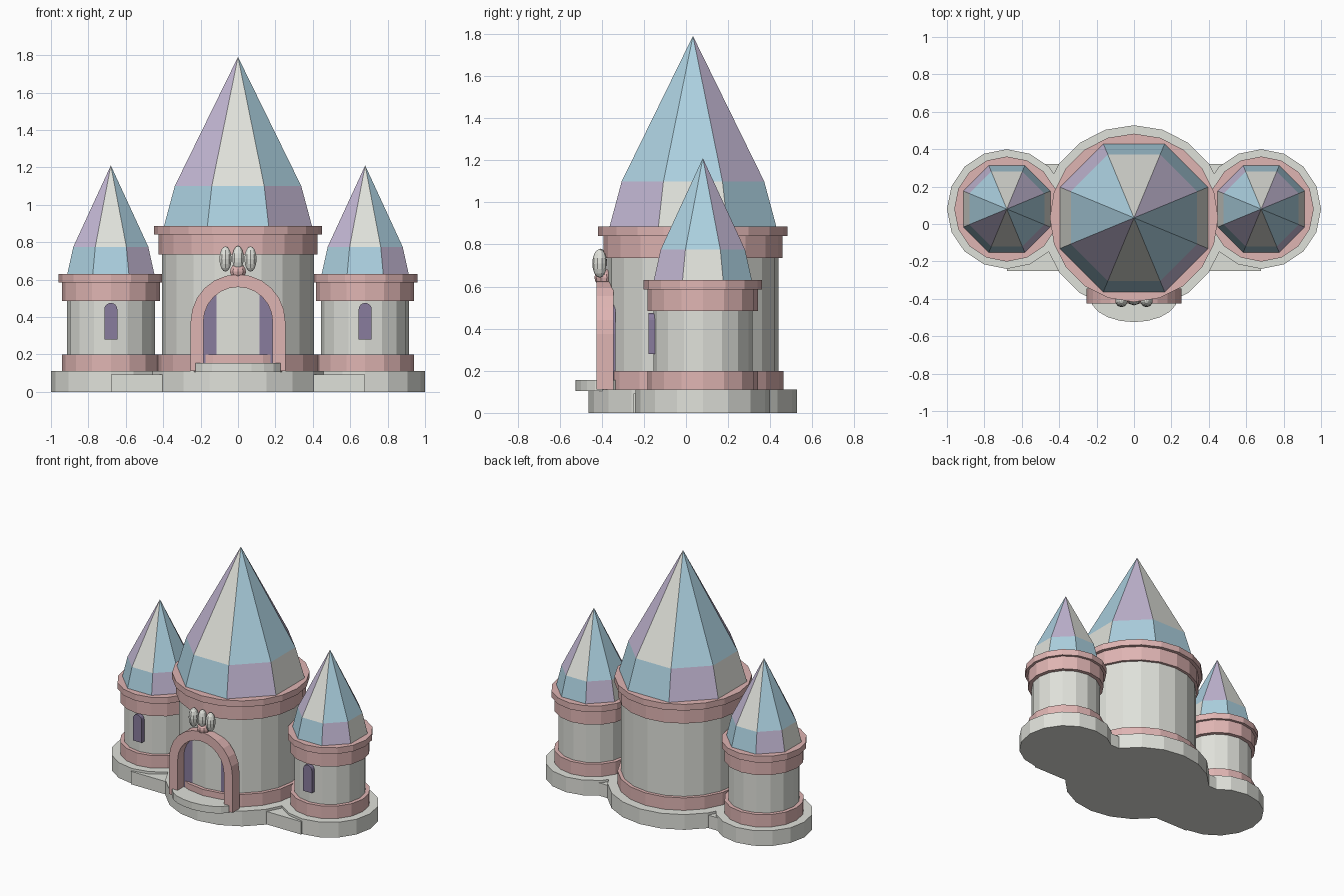
import bpy, bmesh
from math import sin, cos, pi
from mathutils import Matrix

cube = bpy.data.objects.get("Cube")
if cube:
    bpy.data.objects.remove(cube, do_unlink=True)


def material(name, rgb):
    m = bpy.data.materials.new(name)
    m.use_nodes = True
    m.diffuse_color = (*rgb, 1)
    m.node_tree.nodes["Principled BSDF"].inputs["Base Color"].default_value = (*rgb, 1)
    return m


STONE = material("pale stone", (0.74, 0.75, 0.70))
PINK = material("pink trim", (0.74, 0.46, 0.45))
BLUE = material("sky blue roof", (0.41, 0.63, 0.74))
LILAC = material("lilac roof", (0.55, 0.48, 0.66))
PURPLE = material("purple opening", (0.25, 0.20, 0.34))


def finish(name, bm, *mats):
    bmesh.ops.recalc_face_normals(bm, faces=bm.faces)
    mesh = bpy.data.meshes.new(name)
    bm.to_mesh(mesh)
    bm.free()
    for m in mats:
        mesh.materials.append(m)
    ob = bpy.data.objects.new(name, mesh)
    bpy.context.collection.objects.link(ob)
    return ob


def drum(name, x, y, r, z0, z1, sides, mat, squash=1):
    """Upright prism with a corner on each axis."""
    bm = bmesh.new()
    bmesh.ops.create_cone(bm, cap_ends=True, segments=sides, radius1=r, radius2=r, depth=z1 - z0)
    turn = Matrix.Rotation(0 if sides % 4 == 0 else pi / sides, 4, 'Z')
    bm.transform(Matrix.Translation((x, y, (z0 + z1) / 2)) @ Matrix.Diagonal((1, squash, 1, 1)) @ turn)
    return finish(name, bm, mat)


def ball(name, pos, radii, mat):
    bm = bmesh.new()
    bmesh.ops.create_uvsphere(bm, u_segments=10, v_segments=8, radius=1)
    bm.transform(Matrix.Translation(pos) @ Matrix.Diagonal((*radii, 1)))
    return finish(name, bm, mat)


def arch_outline(x, r, z0, spring, steps=12):
    """Upside-down U, from the right foot over to the left foot."""
    curve = [(x + r * cos(pi * i / steps), spring + r * sin(pi * i / steps)) for i in range(steps + 1)]
    return [(x + r, z0)] + curve + [(x - r, z0)]


def extrude_outline(name, outline, y0, y1, mat):
    bm = bmesh.new()
    face = bm.faces.new([bm.verts.new((x, y0, z)) for x, z in outline])
    new = bmesh.ops.extrude_face_region(bm, geom=[face])["geom"]
    verts = [v for v in new if isinstance(v, bmesh.types.BMVert)]
    bmesh.ops.translate(bm, verts=verts, vec=(0, y1 - y0, 0))
    return finish(name, bm, mat)


def roof(name, x, y, r0, z0, r1, z1, apex):
    """Eight-sided two-tier spire, colours repeating every four facets."""
    upper = (0, 1, 1, 2)
    lower = (1, 2, 0, 1)
    bm = bmesh.new()

    def ring(r, z):
        angles = [-pi / 2 - pi / 8 + k * pi / 4 for k in range(8)]
        return [bm.verts.new((x + r * cos(a), y + r * sin(a), z)) for a in angles]

    low, mid = ring(r0, z0), ring(r1, z1)
    tip = bm.verts.new((x, y, apex))
    for k in range(8):
        n = (k + 1) % 8
        bm.faces.new((low[k], low[n], mid[n], mid[k])).material_index = lower[k % 4]
        bm.faces.new((mid[k], mid[n], tip)).material_index = upper[k % 4]
    bm.faces.new(low)
    return finish(name, bm, STONE, BLUE, LILAC)


# Central tower
Y = 0.033
drum("main_plinth", 0, Y, 0.495, 0, 0.11, 20, STONE)
drum("main_wall", 0, Y, 0.406, 0.1, 0.87, 20, STONE)
drum("main_base_band", 0, Y, 0.43, 0.11, 0.2, 20, PINK)
drum("main_upper_band", 0, Y, 0.425, 0.735, 0.845, 20, PINK)
drum("main_rim", 0, Y, 0.45, 0.84, 0.885, 20, PINK)
roof("main_roof", 0, Y, 0.43, 0.88, 0.366, 1.1, 1.79)

# Side towers
for side, sx in (("left", 0.68), ("right", -0.68)):
    y = 0.08
    drum(side + "_plinth", sx, y, 0.32, 0, 0.11, 16, STONE)
    drum(side + "_wall", sx, y, 0.235, 0.1, 0.62, 16, STONE)
    drum(side + "_base_band", sx, y, 0.262, 0.11, 0.2, 16, PINK)
    drum(side + "_upper_band", sx, y, 0.262, 0.485, 0.59, 16, PINK)
    drum(side + "_rim", sx, y, 0.281, 0.585, 0.63, 16, PINK)
    roof(side + "_roof", sx, y, 0.253, 0.625, 0.217, 0.775, 1.21)
    extrude_outline(side + "_window", arch_outline(sx, 0.035, 0.28, 0.44, 8), -0.178, -0.14, PURPLE)

# Slab joining the plinths
slab = [(-0.68, 0), (0.68, 0), (0.68, 0.093), (-0.68, 0.093)]
extrude_outline("joining_slab", slab, -0.25, 0.32, STONE)

# Entrance
drum("doorstep", 0, -0.39, 0.236, 0.105, 0.155, 20, STONE, squash=0.57)
extrude_outline("door", arch_outline(0, 0.2, 0.11, 0.375), -0.355, -0.335, PURPLE)
frame = arch_outline(0, 0.253, 0.11, 0.375) + arch_outline(0, 0.185, 0.11, 0.375)[::-1]
extrude_outline("door_arch", frame, -0.425, -0.345, PINK)

# Ornament above the arch
ball("keystone_ball", (0, -0.39, 0.643), (0.045, 0.045, 0.042), PINK)
ball("ornament_middle", (0, -0.405, 0.715), (0.032, 0.03, 0.065), STONE)
for side, sx in (("left", 0.067), ("right", -0.067)):
    ball("ornament_" + side, (sx, -0.41, 0.71), (0.034, 0.035, 0.068), STONE)
